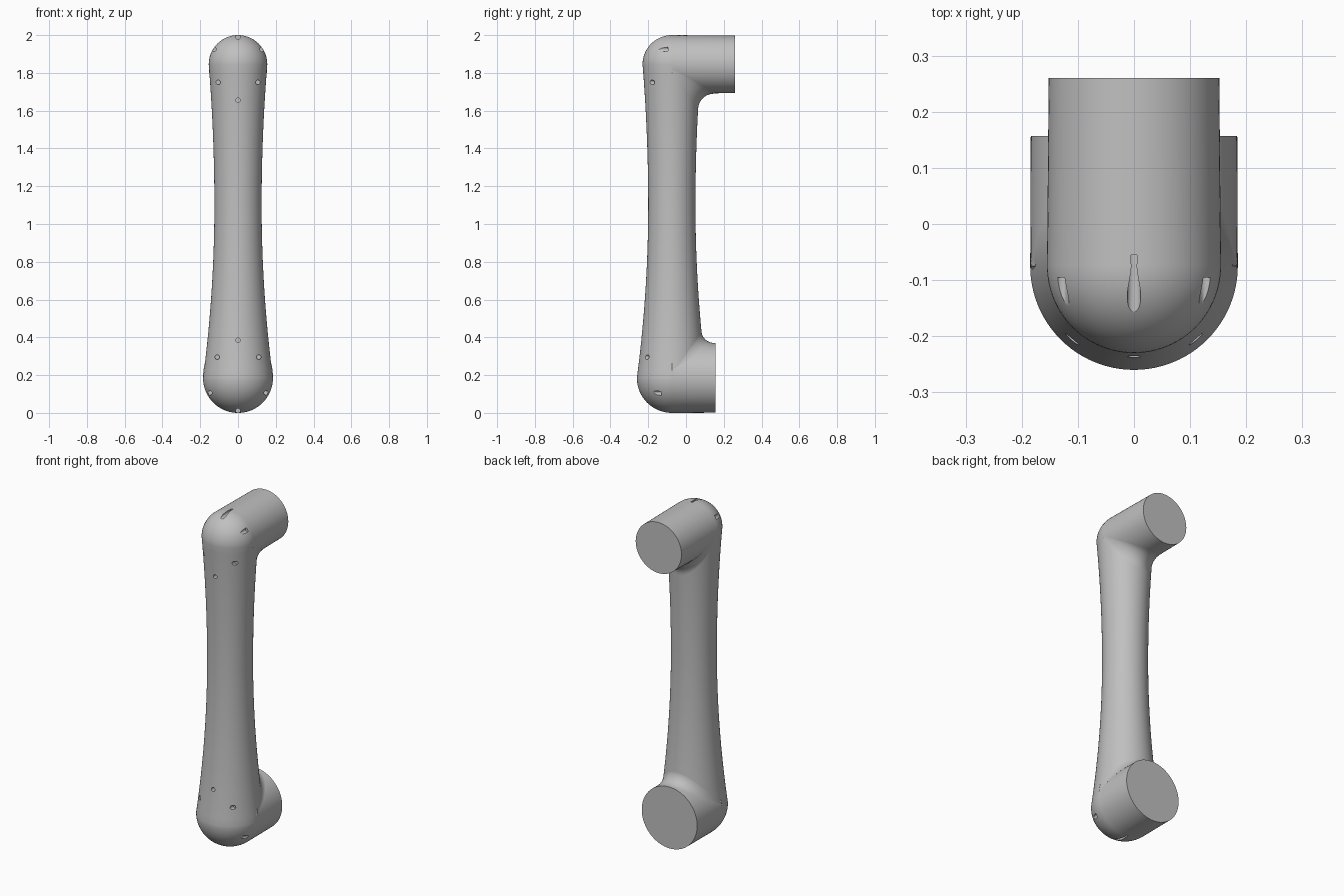
import bpy, bmesh
from math import sin, cos, pi, sqrt, radians
from mathutils import Matrix, Vector

if "Cube" in bpy.data.objects:
    bpy.data.objects.remove(bpy.data.objects["Cube"], do_unlink=True)

SEG = 96
AXIS_Y = -0.075           # column axis
WAIST_Z, WAIST_R = 1.1, 0.125

grey = bpy.data.materials.new("plain grey")
grey.use_nodes = True
grey.diffuse_color = (0.527, 0.527, 0.527, 1)
grey.node_tree.nodes["Principled BSDF"].inputs["Base Color"].default_value = grey.diffuse_color

# Each joint: direction from waist, centre height, radius, end radius, back end, fillet size
JOINTS = {
    "upper": dict(way=1, z=1.845, r=0.155, end_r=0.152, back=0.26, fillet=0.085),
    "lower": dict(way=-1, z=0.185, r=0.185, end_r=0.184, back=0.157, fillet=0.068),
}


def make_object(name, bm):
    bmesh.ops.remove_doubles(bm, verts=bm.verts, dist=1e-5)
    bmesh.ops.recalc_face_normals(bm, faces=bm.faces)
    mesh = bpy.data.meshes.new(name)
    bm.to_mesh(mesh)
    bm.free()
    mesh.materials.append(grey)
    obj = bpy.data.objects.new(name, mesh)
    bpy.context.collection.objects.link(obj)
    return obj


def revolve(name, points, centre, axis):
    bm = bmesh.new()
    verts = [bm.verts.new(p) for p in points]
    edges = [bm.edges.new(pair) for pair in zip(verts, verts[1:])]
    bmesh.ops.spin(bm, geom=verts + edges, cent=centre, axis=axis,
                   angle=2 * pi, steps=SEG, use_merge=False)
    return make_object(name, bm)


def column_radius(z):
    joint = JOINTS["upper" if z > WAIST_Z else "lower"]
    t = min(1, abs(z - WAIST_Z) / abs(joint["z"] - WAIST_Z))
    return WAIST_R + (joint["r"] - WAIST_R) * t * t


# Waisted column with a dome at each end
lo, up = JOINTS["lower"], JOINTS["upper"]
profile = []
for i in range(24):
    a = pi / 2 * i / 24
    profile.append((lo["r"] * sin(a), lo["z"] - lo["r"] * cos(a)))
for i in range(41):
    z = lo["z"] + (up["z"] - lo["z"]) * i / 40
    profile.append((column_radius(z), z))
for i in range(1, 25):
    a = pi / 2 * i / 24
    profile.append((up["r"] * cos(a), up["z"] + up["r"] * sin(a)))
column = revolve("column", [(r, AXIS_Y, z) for r, z in profile],
                 (0, AXIS_Y, 0), (0, 0, 1))


def make_barrel(name, j):
    pts = [(0, AXIS_Y), (j["r"], AXIS_Y), (j["end_r"], j["back"]), (0, j["back"])]
    return revolve(name, [(r, y, j["z"]) for r, y in pts],
                   (0, 0, j["z"]), (0, 1, 0))


def make_fillet(name, j):
    # Rounded wedge filling the inner corner, fading out at the sides
    slices, arc = 48, 12
    bm = bmesh.new()
    rings = []
    for i in range(slices + 1):
        a = radians(86) * (2 * i / slices - 1)
        x, fade = j["r"] * sin(a), cos(a)
        size = j["fillet"] * fade
        z_corner = j["z"] - j["way"] * j["r"] * fade
        z_low = z_corner - j["way"] * size
        y_corner = AXIS_Y + sqrt(max(0, column_radius(z_low) ** 2 - x * x))
        ring = []
        for k in range(arc + 1):
            b = pi / 2 * k / arc
            y = y_corner + size * (1 - sin(b))
            z = z_corner - j["way"] * size * (1 - cos(b))
            ring.append(bm.verts.new((x, y, z)))
        sink = 0.03 * fade
        ring.append(bm.verts.new((x, y_corner - sink, z_corner + j["way"] * sink)))
        rings.append(ring)
    for r1, r2 in zip(rings, rings[1:]):
        for k in range(len(r1)):
            n = (k + 1) % len(r1)
            bm.faces.new((r1[k], r1[n], r2[n], r2[k]))
    bm.faces.new(rings[0])
    bm.faces.new(rings[-1])
    return make_object(name, bm)


barrels = [make_barrel(n + "_barrel", j) for n, j in JOINTS.items()]
fillets = [make_fillet(n + "_fillet", j) for n, j in JOINTS.items()]

# Small blind screw holes bored from the front: x, z, depth of the floor
HOLES = [(0, 1.655, -0.17), (0.105, 1.75, -0.165), (0.128, 1.925, -0.095),
         (0, 1.989, -0.055), (0, 0.385, -0.205), (0.11, 0.295, -0.185),
         (0.15, 0.105, -0.13), (0, 0.011, -0.055)]
bm = bmesh.new()
for x, z, floor in HOLES:
    for side in ((1, -1) if x else (1,)):
        place = Matrix.Translation(Vector((side * x, floor - 0.15, z)))
        bmesh.ops.create_cone(bm, cap_ends=True, segments=20, radius1=0.012,
                              radius2=0.012, depth=0.3,
                              matrix=place @ Matrix.Rotation(pi / 2, 4, 'X'))
cutter = make_object("hole_cutter", bm)
cutter.hide_render = True

for obj in [column] + barrels:
    mod = obj.modifiers.new("holes", 'BOOLEAN')
    mod.operation, mod.solver, mod.object = 'DIFFERENCE', 'EXACT', cutter
    bpy.context.view_layer.objects.active = obj
    bpy.ops.object.modifier_apply(modifier=mod.name)
bpy.data.objects.remove(cutter, do_unlink=True)

# Smooth shading with sharp rims
bpy.ops.object.select_all(action='DESELECT')
for obj in [column] + barrels + fillets:
    obj.select_set(True)
bpy.context.view_layer.objects.active = column
bpy.ops.object.shade_smooth_by_angle(angle=radians(30))
